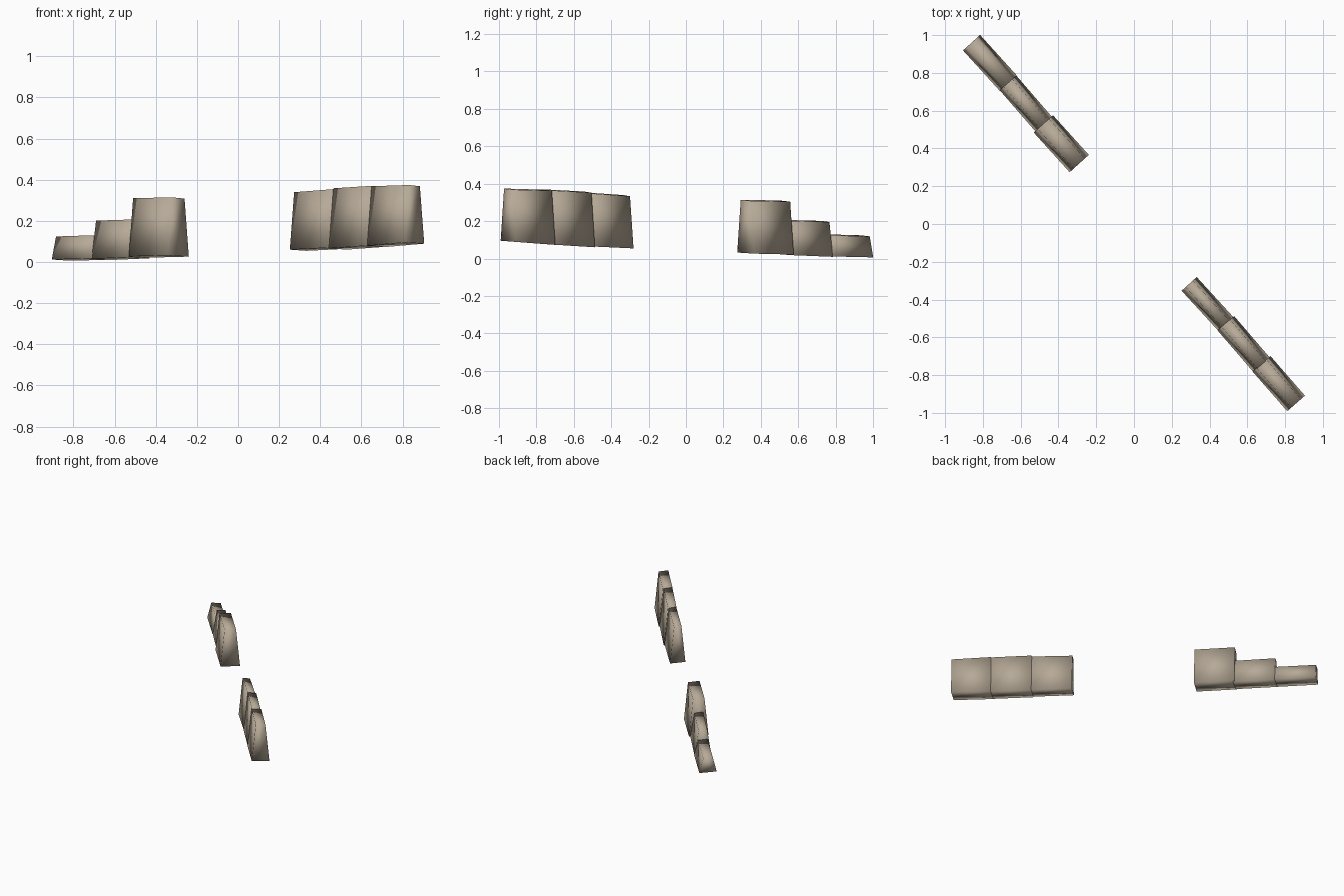
import bpy
from mathutils import Vector

cube = bpy.data.objects.get("Cube")
if cube:
    bpy.data.objects.remove(cube, do_unlink=True)

stone = bpy.data.materials.new("weathered_stone")
stone.use_nodes = True
colour = (0.47, 0.40, 0.31, 1)
stone.diffuse_color = colour
stone.node_tree.nodes["Principled BSDF"].inputs["Base Color"].default_value = colour

BATTER = 0.028   # how far each long side leans in at the top
ROLL = 0.003     # slight sideways tilt


def wall_block(name, start, end, width, bottoms, tops):
    """Tapered block running from start to end, with sloping base and top."""
    a, b = Vector(start), Vector(end)
    along = (b - a).normalized()
    side = Vector((-along.y, along.x))
    verts = []
    for point, low, high in zip((a, b), bottoms, tops):
        for z, half in ((low, width / 2), (high, width / 2 - BATTER)):
            for s in (-1, 1):
                p = point + side * half * s
                verts.append((p.x, p.y, z - s * ROLL))
    faces = [(0, 1, 3, 2), (4, 6, 7, 5), (0, 4, 5, 1),
             (2, 3, 7, 6), (0, 2, 6, 4), (1, 5, 7, 3)]
    mesh = bpy.data.meshes.new(name)
    mesh.from_pydata(verts, [], faces)
    mesh.materials.append(stone)
    mesh.shade_smooth()
    obj = bpy.data.objects.new(name, mesh)
    bpy.context.collection.objects.link(obj)


# Stepped wall at the back: low, middle and tall blocks
wall_block("back_wall_low", (-0.86, 0.96), (-0.665, 0.745), 0.122, (0.009, 0.014), (0.121, 0.127))
wall_block("back_wall_middle", (-0.667, 0.747), (-0.475, 0.525), 0.117, (0.012, 0.021), (0.198, 0.204))
wall_block("back_wall_tall", (-0.48, 0.53), (-0.29, 0.32), 0.137, (0.024, 0.029), (0.307, 0.311))

# Level wall at the front: three blocks of nearly equal height
wall_block("front_wall_inner", (0.292, -0.317), (0.487, -0.53), 0.108, (0.057, 0.067), (0.336, 0.351))
wall_block("front_wall_middle", (0.486, -0.525), (0.675, -0.745), 0.116, (0.063, 0.077), (0.355, 0.367))
wall_block("front_wall_outer", (0.675, -0.74), (0.858, -0.95), 0.125, (0.076, 0.092), (0.365, 0.371))
